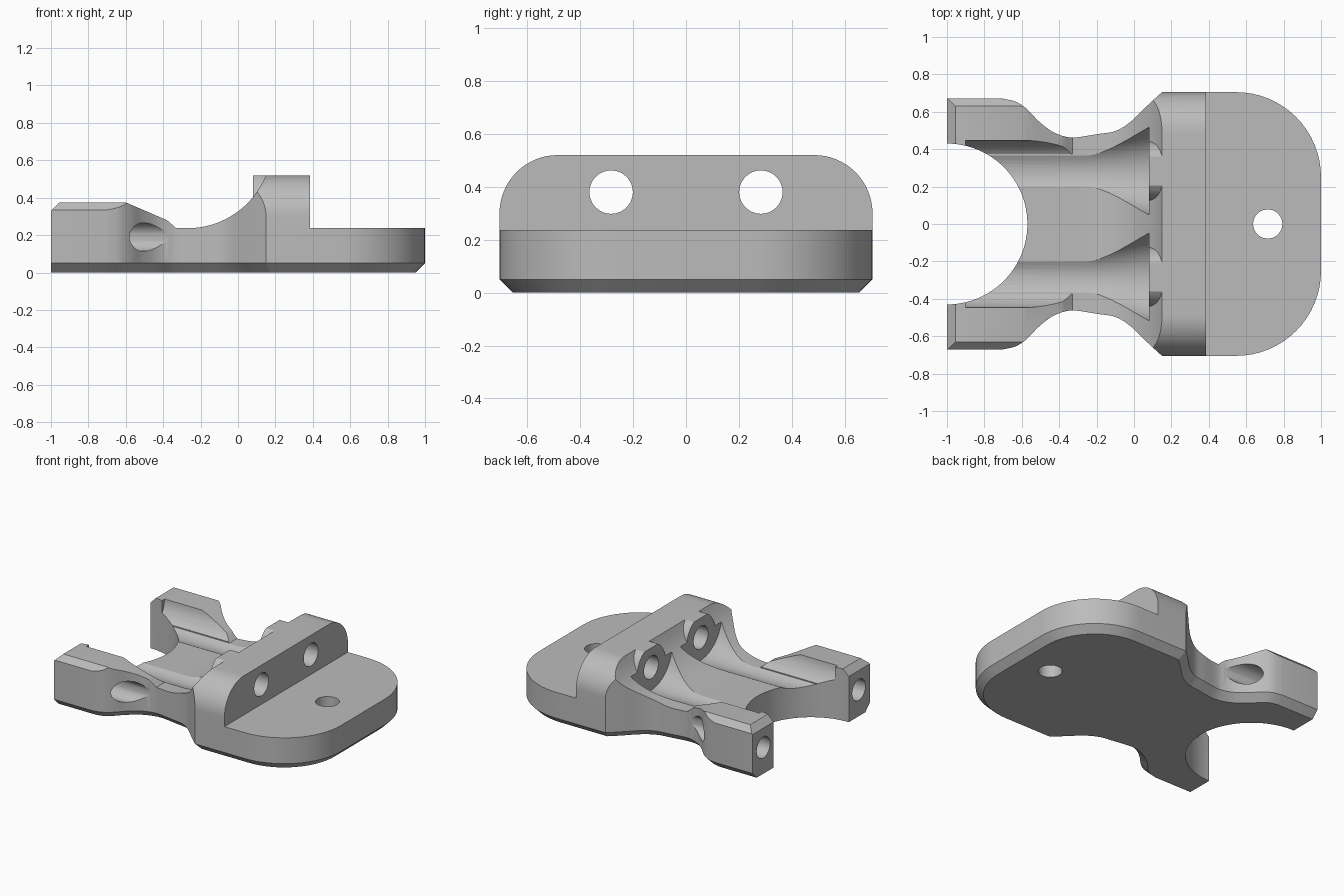
import bpy, bmesh, math
from mathutils import Vector

if "Cube" in bpy.data.objects:
    bpy.data.objects.remove(bpy.data.objects["Cube"], do_unlink=True)

grey = bpy.data.materials.new("light_grey")
grey.use_nodes = True
grey.diffuse_color = (0.5, 0.5, 0.5, 1)
grey.node_tree.nodes["Principled BSDF"].inputs["Base Color"].default_value = grey.diffuse_color


def loft(name, rings):
    """Closed solid through a list of equally sized point rings."""
    bm = bmesh.new()
    loops = [[bm.verts.new(p) for p in ring] for ring in rings]
    n = len(loops[0])
    for a, b in zip(loops, loops[1:]):
        for i in range(n):
            j = (i + 1) % n
            bm.faces.new((a[i], a[j], b[j], b[i]))
    bm.faces.new(loops[0][::-1])
    bm.faces.new(loops[-1])
    bmesh.ops.recalc_face_normals(bm, faces=bm.faces)
    mesh = bpy.data.meshes.new(name)
    bm.to_mesh(mesh)
    bm.free()
    mesh.materials.append(grey)
    obj = bpy.data.objects.new(name, mesh)
    bpy.context.collection.objects.link(obj)
    return obj


def along_x(name, section, x0, x1):
    return loft(name, [[(x, y, z) for y, z in section] for x in (x0, x1)])


def along_y(name, section, y0, y1):
    return loft(name, [[(x, y, z) for x, z in section] for y in (y0, y1)])


def arc(cx, cy, r, a0, a1, n=16):
    angles = [math.radians(a0 + (a1 - a0) * i / n) for i in range(n + 1)]
    return [(cx + r * math.cos(a), cy + r * math.sin(a)) for a in angles]


def circle(cx, cy, r, n=48):
    return arc(cx, cy, r, 0, 360, n)[:-1]


def rect(a0, a1, b0, b1):
    return [(a0, b0), (a1, b0), (a1, b1), (a0, b1)]


def spline(pts, n=5):
    """Smooth curve through the points."""
    v = [Vector(p) for p in [pts[0]] + pts + [pts[-1]]]
    out = []
    for a, b, c, d in zip(v, v[1:], v[2:], v[3:]):
        for i in range(n):
            t = i / n
            out.append(tuple(0.5 * (2 * b + (c - a) * t + (2 * a - 5 * b + 4 * c - d) * t * t
                                    + (3 * b - a - 3 * c + d) * t ** 3)))
    return out + [pts[-1]]


def inset(pts, d):
    """Offset a closed polygon inwards (points run clockwise)."""
    out = []
    for i, p in enumerate(pts):
        p = Vector(p)
        e0 = (p - Vector(pts[i - 1])).normalized()
        e1 = (Vector(pts[(i + 1) % len(pts)]) - p).normalized()
        n0, n1 = Vector((e0.y, -e0.x)), Vector((e1.y, -e1.x))
        out.append(tuple(p + (n0 + n1) * d / (1 + n0.dot(n1))))
    return out


def combine(body, tool, operation):
    mod = body.modifiers.new(operation, "BOOLEAN")
    mod.operation, mod.solver, mod.object = operation, "EXACT", tool
    bpy.context.view_layer.objects.active = body
    bpy.ops.object.modifier_apply(modifier=mod.name)
    bpy.data.objects.remove(tool, do_unlink=True)


# Plan outline with a chamfered underside
waist = spline([(-0.7, 0.67), (-0.63, 0.653), (-0.57, 0.612), (-0.51, 0.55), (-0.44, 0.496),
                (-0.37, 0.468), (-0.31, 0.463), (-0.2, 0.48), (-0.1, 0.497), (-0.02, 0.545),
                (0.06, 0.622), (0.1, 0.66)])
half = [(-1.2, 0.67)] + waist + [(0.15, 0.705)] + arc(0.545, 0.25, 0.455, 90, 0)
plan = half + [(x, -y) for x, y in reversed(half)]
levels = ((0, inset(plan, 0.05)), (0.05, plan), (0.7, plan))
body = loft("bracket_body", [[(x, y, z) for x, y in ring] for z, ring in levels])

# Side profile: arms, hollow saddle, upright wall, base plate
floor, top = 0.237, 0.52
saddle = arc(-0.27, floor + 0.452, 0.452, -90, -22, 20)[:-1]
side = [(-1, -0.1), (-1, 0.33), (-0.955, 0.375), (-0.6, 0.375), (-0.38, 0.28), (-0.33, floor)]
side += saddle + [(0.15, top), (0.385, top), (0.385, floor), (1.1, floor), (1.1, -0.1)]
combine(body, along_y("profile_clip", side, -1, 1), "INTERSECT")

# Rounded upper corners of the wall
wall = arc(0.485, 0.3, 0.22, 0, 90)
wall = [(0.705, -0.1)] + wall + [(-y, z) for y, z in reversed(wall)] + [(-0.705, -0.1)]
combine(body, along_x("wall_clip", wall, -1.2, 1.2), "INTERSECT")

# Opening between the arms
combine(body, along_x("arm_slot", rect(-0.375, 0.375, floor, 0.8), -1.2, -0.3), "DIFFERENCE")
bite = circle(-1, 0, 0.43, 96)
combine(body, loft("end_opening", [[(x, y, z) for x, y in bite] for z in (-0.1, 0.8)]), "DIFFERENCE")

for s in (-1, 1):
    # Outer chamfer on each arm
    edge = [(s * 0.62, 0.385), (s * 0.69, 0.315), (s * 0.69, 0.6), (s * 0.62, 0.6)]
    combine(body, along_x("arm_chamfer", edge, -1.2, -0.5), "DIFFERENCE")

    # Channel that flares as it nears the wall
    stations = [(-0.9, 0), (-0.22, 0)] + [(-0.22 + 0.3 * t / 6, (t / 6) ** 1.3) for t in range(1, 7)]
    rings = [[(x, y, z) for y, z in circle(s * 0.283, 0.38 + 0.075 * f, 0.165 + 0.075 * f)]
             for x, f in stations]
    combine(body, loft("channel", rings), "DIFFERENCE")

    # Boss, wall hole and arm hole
    a = math.degrees(math.asin((top - 0.38) / 0.16))
    boss = arc(s * 0.283, 0.38, 0.16, 180 - a, 360 + a, 40)
    combine(body, along_x("boss", boss, 0.08, 0.3), "UNION")
    combine(body, along_x("wall_hole", circle(s * 0.283, 0.38, 0.082), -0.1, 0.6), "DIFFERENCE")
    combine(body, along_x("arm_hole", circle(s * 0.545, 0.19, 0.076), -1.2, -0.3), "DIFFERENCE")

# Mounting hole through the plate
mount = circle(0.715, 0, 0.078)
combine(body, loft("plate_hole", [[(x, y, z) for x, y in mount] for z in (-0.1, 0.5)]), "DIFFERENCE")

body.select_set(True)
bpy.context.view_layer.objects.active = body
bpy.ops.object.shade_smooth_by_angle(angle=math.radians(25))
